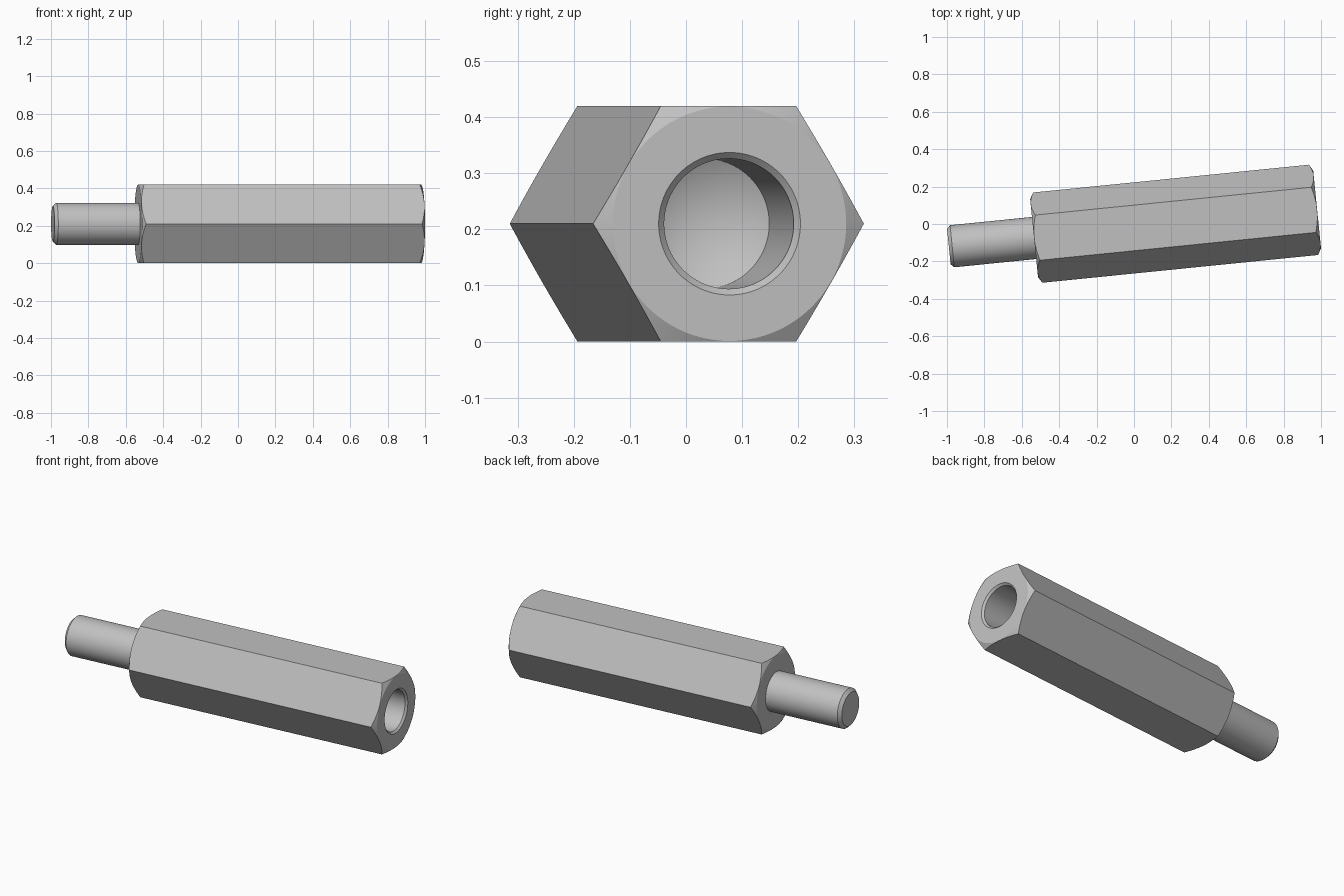
import bpy, bmesh, math
from mathutils import Matrix

cube = bpy.data.objects.get("Cube")
if cube:
    bpy.data.objects.remove(cube, do_unlink=True)

# Main dimensions, measured along the spacer's own axis
STUD_END, HEX_START, HEX_END = -0.995, -0.537, 0.984
APOTHEM, STUD_R, HOLE_R = 0.21, 0.113, 0.116
FACE_R, OUTER_R = 0.209, 0.27
BEVEL = (OUTER_R - FACE_R) * math.tan(math.radians(30))

metal = bpy.data.materials.new("grey metal")
metal.use_nodes = True
colour = (0.53, 0.53, 0.53, 1)
metal.diffuse_color = colour
metal.node_tree.nodes["Principled BSDF"].inputs["Base Color"].default_value = colour


def add_object(name, bm):
    bmesh.ops.recalc_face_normals(bm, faces=bm.faces)
    mesh = bpy.data.meshes.new(name)
    bm.to_mesh(mesh)
    bm.free()
    mesh.materials.append(metal)
    obj = bpy.data.objects.new(name, mesh)
    bpy.context.collection.objects.link(obj)
    return obj


def lathe(name, profile, steps=96):
    """Turn a profile of (along axis, radius) points round the x axis."""
    bm = bmesh.new()
    verts = [bm.verts.new((x, r, 0)) for x, r in profile]
    edges = [bm.edges.new(pair) for pair in zip(verts, verts[1:])]
    bmesh.ops.spin(bm, geom=verts + edges, cent=(0, 0, 0), axis=(1, 0, 0),
                   angle=math.tau, steps=steps)
    bmesh.ops.remove_doubles(bm, verts=bm.verts, dist=1e-5)
    return add_object(name, bm)


# Turned blank: stud, bevelled shoulders and drilled hole with a conical bottom
spacer = lathe("hex_spacer", [
    (STUD_END, 0), (STUD_END, STUD_R - 0.018), (STUD_END + 0.018, STUD_R),
    (HEX_START, STUD_R), (HEX_START, FACE_R), (HEX_START + BEVEL, OUTER_R),
    (HEX_END - BEVEL, OUTER_R), (HEX_END, FACE_R),
    (HEX_END, HOLE_R + 0.011), (HEX_END - 0.011, HOLE_R),
    (HEX_END - 0.446, HOLE_R), (HEX_END - 0.515, 0)])

# Hexagonal bar that cuts the six flats
bm = bmesh.new()
radius = APOTHEM / math.cos(math.pi / 6)
bmesh.ops.create_cone(bm, cap_ends=True, segments=6, radius1=radius,
                      radius2=radius, depth=3)
bmesh.ops.rotate(bm, verts=bm.verts, matrix=Matrix.Rotation(math.pi / 2, 3, 'Y'))
if max(v.co.z for v in bm.verts) > APOTHEM + 0.01:
    bmesh.ops.rotate(bm, verts=bm.verts, matrix=Matrix.Rotation(math.pi / 6, 3, 'X'))
hex_bar = add_object("hex_cutter", bm)
hex_bar.hide_render = True

flats = spacer.modifiers.new("flats", 'BOOLEAN')
flats.operation = 'INTERSECT'
flats.solver = 'EXACT'
flats.object = hex_bar
bpy.ops.object.select_all(action='DESELECT')
bpy.context.view_layer.objects.active = spacer
spacer.select_set(True)
bpy.ops.object.modifier_apply(modifier=flats.name)
bpy.data.objects.remove(hex_bar, do_unlink=True)
bpy.ops.object.shade_smooth_by_angle(angle=math.radians(20))

# Lay it on a flat, turned slightly about the vertical
spacer.location = (0, -0.021, APOTHEM)
spacer.rotation_euler.z = math.radians(5.75)
